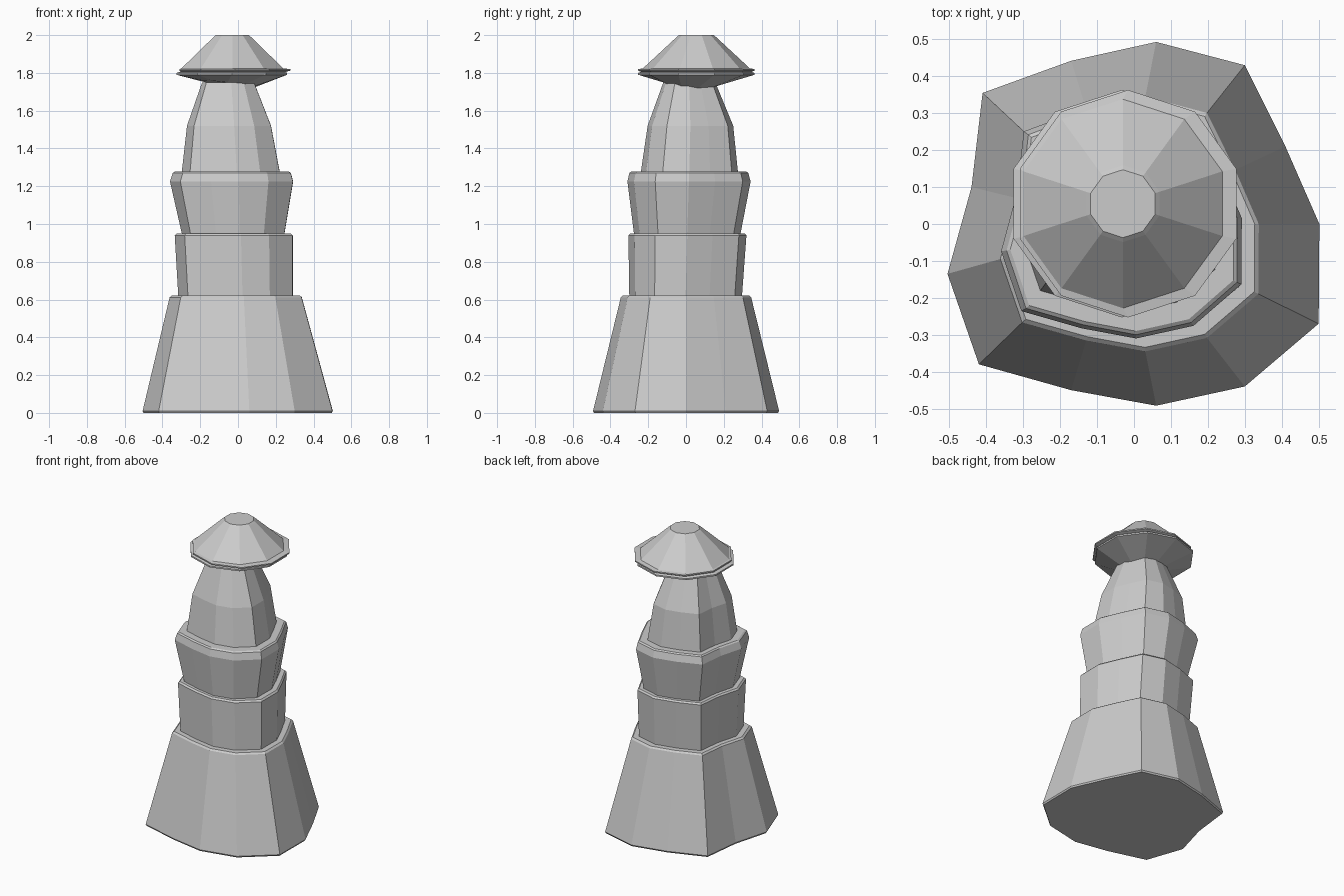
import bpy
from math import cos, sin, tau

# Irregular floor plan shared by every tier of the tower
PLAN = [(0.06, 0.493), (-0.17, 0.442), (-0.41, 0.355), (-0.44, 0.10), (-0.505, -0.135),
        (-0.42, -0.38), (-0.17, -0.45), (0.06, -0.492), (0.30, -0.44), (0.50, -0.27),
        (0.502, 0.0), (0.41, 0.21), (0.30, 0.43)]


def plan_ring(x0, x1, y0, y1, z):
    """Floor plan fitted into the given bounds at height z."""
    return [(x0 + (x + 0.505) / 1.007 * (x1 - x0),
             y0 + (y + 0.492) / 0.985 * (y1 - y0), z) for x, y in PLAN]


def decagon(r, z, cx=-0.03, cy=0.055, tilt_x=0.0, tilt_y=0.0):
    pts = []
    for i in range(10):
        a = tau * (i / 10 + 0.25)
        dx, dy = r * cos(a), r * sin(a)
        pts.append((cx + dx, cy + dy, z + tilt_x * dx + tilt_y * dy))
    return pts


def loft(name, rings):
    """Skin a stack of equal rings and cap both ends."""
    n = len(rings[0])
    verts = [p for ring in rings for p in ring]
    faces = [tuple(reversed(range(n))), tuple(range(len(verts) - n, len(verts)))]
    for k in range(len(rings) - 1):
        for i in range(n):
            j = (i + 1) % n
            faces.append((k * n + i, k * n + j, (k + 1) * n + j, (k + 1) * n + i))
    mesh = bpy.data.meshes.new(name)
    mesh.from_pydata(verts, [], faces)
    mesh.update()
    obj = bpy.data.objects.new(name, mesh)
    bpy.context.collection.objects.link(obj)
    return obj


# Tower tiers: (x0, x1, y0, y1, z) bounds of each ring, bottom to top
TIERS = {
    "flared_base": [(-0.50, 0.497, -0.487, 0.487, 0.0), (-0.505, 0.502, -0.492, 0.493, 0.01),
                    (-0.362, 0.338, -0.345, 0.345, 0.612), (-0.35, 0.327, -0.334, 0.334, 0.622)],
    "lower_tier": [(-0.315, 0.29, -0.30, 0.295, 0.60), (-0.335, 0.29, -0.305, 0.32, 0.94),
                   (-0.325, 0.28, -0.295, 0.31, 0.95)],
    "collar_tier": [(-0.293, 0.243, -0.273, 0.285, 0.93), (-0.36, 0.292, -0.31, 0.342, 1.225),
                    (-0.345, 0.28, -0.30, 0.33, 1.27), (-0.335, 0.27, -0.29, 0.32, 1.277)],
    "upper_tier": [(-0.30, 0.225, -0.242, 0.277, 1.255), (-0.27, 0.175, -0.203, 0.25, 1.52),
                   (-0.19, 0.085, -0.12, 0.155, 1.75)],
}
for name, bounds in TIERS.items():
    loft(name, [plan_ring(*b) for b in bounds])

# Roof underside with lower brim
loft("roof_underside", [
    decagon(0.14, 1.74, -0.055, 0.02, -0.13, -0.07),
    decagon(0.308, 1.79, -0.033),
    decagon(0.308, 1.80, -0.033),
    decagon(0.29, 1.806),
])

# Roof cone with thin upper brim
loft("roof_cone", [
    decagon(0.285, 1.802),
    decagon(0.308, 1.812, -0.016),
    decagon(0.308, 1.82, -0.016),
    decagon(0.283, 1.824),
    decagon(0.104, 1.99),
    decagon(0.092, 2.0),
])
